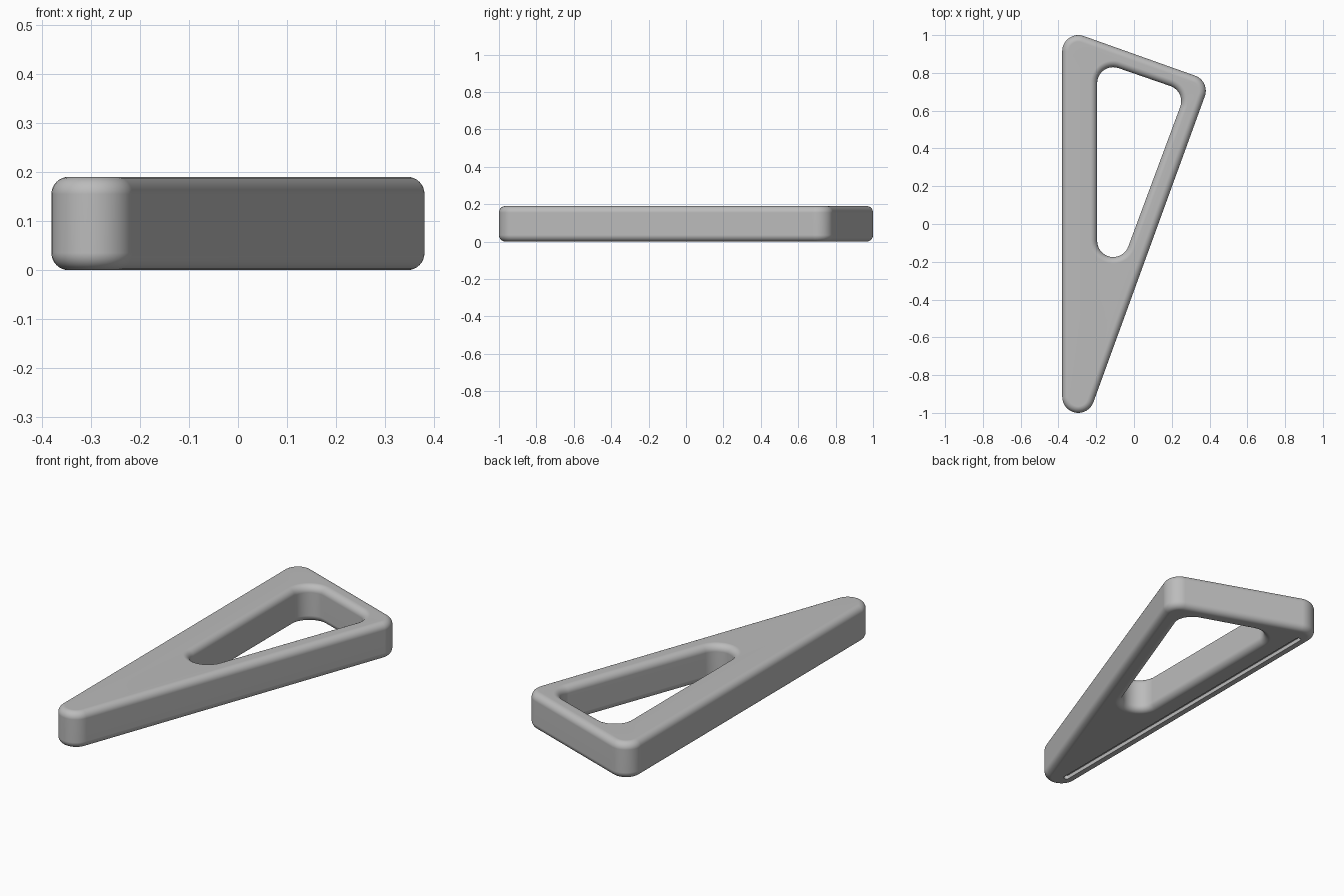
import bpy, bmesh
from math import sin, cos, radians, pi

if "Cube" in bpy.data.objects:
    bpy.data.objects.remove(bpy.data.objects["Cube"])

HEIGHT, ROUND, CORNER, STEPS = 0.19, 0.035, 0.085, 8

# Corner arcs: start and end angle, shared by the outline and the opening
ARCS = [(180, 340), (-20, 70), (70, 180)]
OUTER = [(-0.295, -0.915), (0.295, 0.705), (-0.295, 0.915)]
INNER = [(-0.11, -0.09), (0.165, 0.65), (-0.11, 0.745)]

grey = bpy.data.materials.new("light grey")
grey.use_nodes = True
grey.diffuse_color = (0.5, 0.5, 0.5, 1)
grey.node_tree.nodes["Principled BSDF"].inputs["Base Color"].default_value = grey.diffuse_color


def outline(bm, centres, arcs, radius, z, count=16):
    """Ring of vertices following rounded corners."""
    ring = []
    for (x, y), (a, b) in zip(centres, arcs):
        for i in range(count + 1):
            t = radians(a + (b - a) * i / count)
            ring.append(bm.verts.new((x + radius * cos(t), y + radius * sin(t), z)))
    return ring


def bridge(bm, a, b):
    n = len(a)
    for i in range(n):
        j = (i + 1) % n
        bm.faces.new((a[i], a[j], b[j], b[i]))


def finish(bm, name):
    bmesh.ops.recalc_face_normals(bm, faces=bm.faces)
    mesh = bpy.data.meshes.new(name)
    bm.to_mesh(mesh)
    bm.free()
    mesh.materials.append(grey)
    obj = bpy.data.objects.new(name, mesh)
    bpy.context.collection.objects.link(obj)
    return obj


# Wedge frame: rounded wall profile swept around outline, then back down the opening
profile = []
for base, first in ((ROUND, 180), (HEIGHT - ROUND, 90)):
    for i in range(STEPS + 1):
        t = pi / 2 * i / STEPS
        if first == 180:
            profile.append((ROUND * (1 - sin(t)), base - ROUND * cos(t)))
        else:
            profile.append((ROUND * (1 - cos(t)), base + ROUND * sin(t)))

bm = bmesh.new()
rings = [outline(bm, OUTER, ARCS, CORNER - d, z) for d, z in profile]
rings += [outline(bm, INNER, ARCS, CORNER + d, z) for d, z in reversed(profile)]
for k, ring in enumerate(rings):
    bridge(bm, ring, rings[(k + 1) % len(rings)])
frame = finish(bm, "wedge_frame")

# Narrow slot cut along the straight side of the underside
bm = bmesh.new()
ends, halves = [(-0.315, -0.9), (-0.315, 0.9)], [(180, 360), (0, 180)]
low, high = [outline(bm, ends, halves, 0.014, z, 8) for z in (-0.05, 0.02)]
bridge(bm, low, high)
bm.faces.new(low)
bm.faces.new(high)
cutter = finish(bm, "slot_cutter")
cutter.hide_render = True

cut = frame.modifiers.new("slot", "BOOLEAN")
cut.operation, cut.solver, cut.object = "DIFFERENCE", "EXACT", cutter

bpy.ops.object.select_all(action="DESELECT")
bpy.context.view_layer.objects.active = frame
frame.select_set(True)
bpy.ops.object.modifier_apply(modifier="slot")
bpy.data.objects.remove(cutter)
bpy.ops.object.shade_smooth_by_angle(angle=radians(30))
frame.modifiers.new("flat_caps", "WEIGHTED_NORMAL").keep_sharp = True
